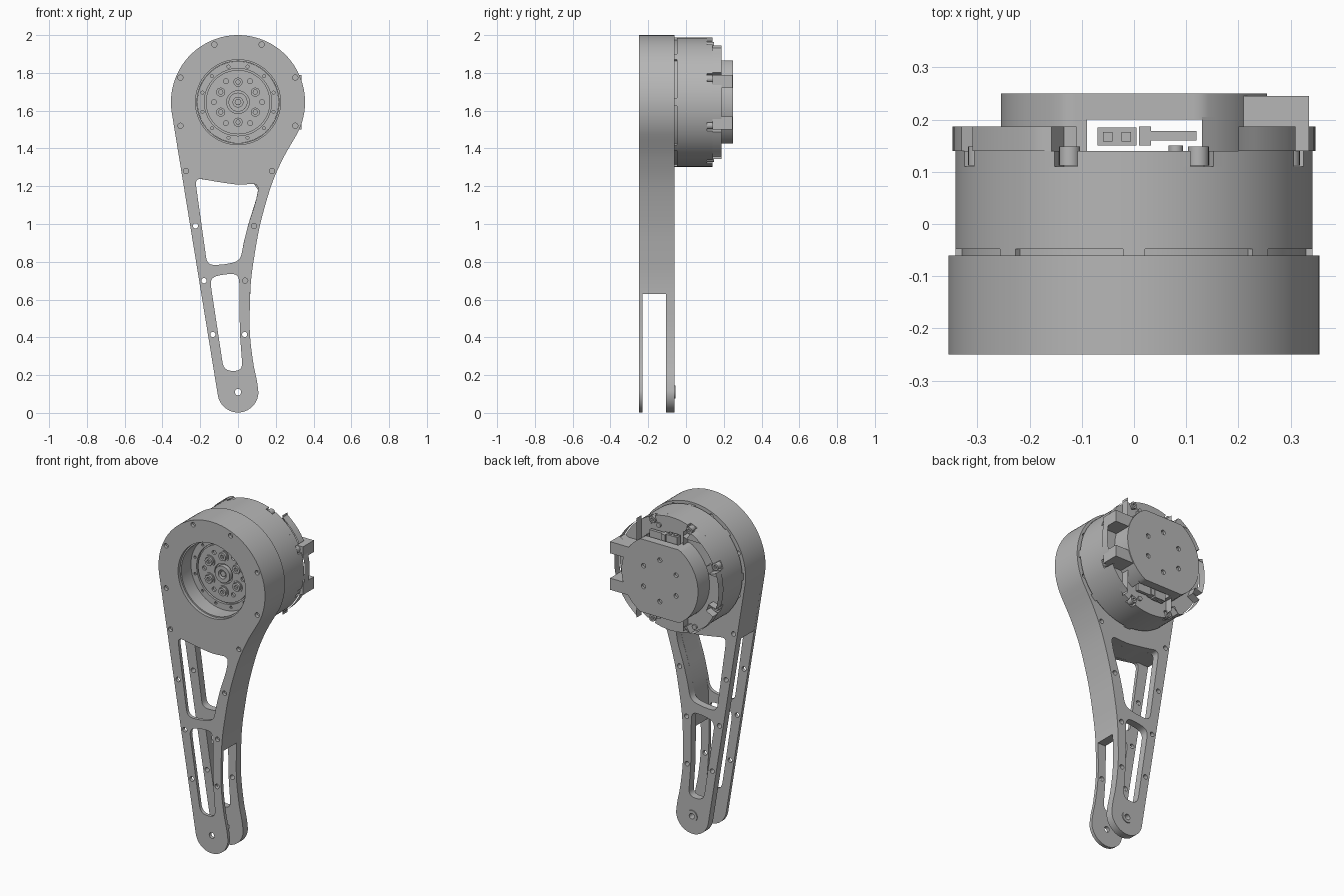
import bpy, bmesh
from math import sin, cos, radians, asin, degrees
from mathutils import Vector

if "Cube" in bpy.data.objects:
    bpy.data.objects.remove(bpy.data.objects["Cube"])

grey = bpy.data.materials.new("machined grey")
grey.use_nodes = True
COLOUR = (0.47, 0.47, 0.47, 1)
grey.diffuse_color = COLOUR
grey.node_tree.nodes["Principled BSDF"].inputs["Base Color"].default_value = COLOUR

HUB_Z = 1.645
HEAD_R, FOOT_R, FOOT_Z = 0.355, 0.108, 0.11


def arc(cx, cz, r, a0, a1, n):
    return [(cx + r * cos(radians(a0 + (a1 - a0) * i / n)),
             cz + r * sin(radians(a0 + (a1 - a0) * i / n))) for i in range(n + 1)]


def circle(cx, cz, r, n=64):
    return arc(cx, cz, r, 0, 360, n)[:-1]


def polar(r, angle):
    return r * cos(radians(angle)), HUB_Z + r * sin(radians(angle))


def smooth_path(pts, steps=6):
    """Catmull-Rom curve through the points."""
    p = [Vector(q) for q in pts]
    p = [2 * p[0] - p[1]] + p + [2 * p[-1] - p[-2]]
    out = []
    for a, b, c, d in zip(p, p[1:], p[2:], p[3:]):
        for i in range(steps):
            t = i / steps
            out.append(tuple(0.5 * (2 * b + (c - a) * t + (2 * a - 5 * b + 4 * c - d) * t * t
                                    + (3 * b - a - 3 * c + d) * t ** 3)))
    return out + [tuple(pts[-1])]


def rounded(pts, radius, steps=5):
    """Closed polygon with its corners rounded off."""
    out = []
    for i, q in enumerate(pts):
        b = Vector(q)
        ends = []
        for other in (pts[i - 1], pts[(i + 1) % len(pts)]):
            d = Vector(other) - b
            ends.append(b + d.normalized() * min(radius, d.length * 0.45))
        for k in range(steps + 1):
            t = k / steps
            out.append(tuple((1 - t) ** 2 * ends[0] + 2 * t * (1 - t) * b + t * t * ends[1]))
    return out


def notched(r_out, r_in, count, half, phase):
    """Round outline with evenly spaced notches, starting at a notch."""
    pts = []
    for k in range(count):
        a = phase + 360 * k / count
        pts += arc(0, HUB_Z, r_in, a - half, a + half, 3)
        pts += arc(0, HUB_Z, r_out, a + half, a + 360 / count - half, 10)
    return pts


def clip(pts, x0=-1.0, x1=1.0, dz=1.0):
    """Trim an outline to a box by clamping, dropping repeated points."""
    out = []
    for x, z in pts:
        q = (min(max(x, x0), x1), min(max(z, HUB_Z - dz), HUB_Z + dz))
        if not out or (Vector(q) - Vector(out[-1])).length > 1e-4:
            out.append(q)
    return out


def prism(name, loops, y0, y1):
    """Outline in x-z (later loops are holes) extruded from y0 to y1."""
    cu = bpy.data.curves.new(name, 'CURVE')
    cu.dimensions, cu.fill_mode = '2D', 'BOTH'
    cu.extrude = (y1 - y0) / 2
    for loop in loops:
        s = cu.splines.new('POLY')
        s.points.add(len(loop) - 1)
        for p, (x, z) in zip(s.points, loop):
            p.co = (x, z, 0, 1)
        s.use_cyclic_u = True
    tmp = bpy.data.objects.new(name + " outline", cu)
    bpy.context.collection.objects.link(tmp)
    deps = bpy.context.evaluated_depsgraph_get()
    me = bpy.data.meshes.new_from_object(tmp.evaluated_get(deps))
    bpy.data.objects.remove(tmp)
    bm = bmesh.new()
    bm.from_mesh(me)
    bmesh.ops.remove_doubles(bm, verts=bm.verts, dist=1e-5)
    for v in bm.verts:
        x, z, d = v.co
        v.co = (x, (y0 + y1) / 2 - d, z)
    bmesh.ops.recalc_face_normals(bm, faces=bm.faces)
    bm.to_mesh(me)
    bm.free()
    me.materials.clear()
    me.materials.append(grey)
    ob = bpy.data.objects.new(name, me)
    bpy.context.collection.objects.link(ob)
    ob.select_set(True)
    bpy.context.view_layer.objects.active = ob
    return ob


def box(name, x0, x1, y0, y1, z0, z1):
    return prism(name, [[(x0, z0), (x1, z0), (x1, z1), (x0, z1)]], y0, y1)


def bolt(name, x, z, r, y0, y1):
    return prism(name, [circle(x, z, r, 20), circle(x, z, r * 0.5, 6)], y0, y1)


bpy.ops.object.select_all(action='DESELECT')

# Arm outline: round head, straight left edge, small foot, curved right edge
tilt = degrees(asin((HEAD_R - FOOT_R) / (HUB_Z - FOOT_Z)))
right_edge = smooth_path([(.108, .11), (.1, .17), (.08, .27), (.063, .42), (.063, .58), (.069, .7),
                          (.085, .82), (.118, 1), (.175, 1.2), (.235, 1.34), (.301, 1.457)])
head_arc = arc(0, HUB_Z, HEAD_R, -32, 180 + tilt, 60)
outline = right_edge[:-1] + head_arc + arc(0, FOOT_Z, FOOT_R, 180 + tilt, 360, 24)[:-1]

upper_window = rounded([(-.228, 1.245), (-.12, 1.225), (0, 1.207), (.112, 1.215), (.098, 1.13),
                        (.055, 1), (.03, .9), (.012, .805), (-.07, .785), (-.163, .782)], .04)
lower_window = rounded([(-.15, .715), (-.07, .735), (.006, .735), (.008, .58), (.01, .42),
                        (.025, .222), (-.075, .222)], .045)
screw_spots = [(-.125, 1.95), (.125, 1.95), (-.305, 1.775), (.303, 1.775), (-.305, 1.52),
               (.303, 1.52), (-.275, 1.28), (.18, 1.28), (-.225, .99), (.085, .99),
               (-.18, .7), (.038, .7), (-.133, .415), (.035, .415)]
holes = [circle(x, z, .014, 16) for x, z in screw_spots] + [circle(0, FOOT_Z, .017, 20)]
windows = [upper_window, lower_window]

prism("front_plate", [outline, circle(0, HUB_Z, .225)] + windows + holes, -.25, -.23)
prism("rear_plate", [outline] + windows + holes, -.105, -.06)
prism("foot_bushing", [circle(0, FOOT_Z, .034, 32), circle(0, FOOT_Z, .017, 20)], -.06, -.055)

# Head core with the wall that runs down the right edge; the left side is open
wall = [p for p in right_edge[:-1] if p[1] >= .63]
inner = [(-.293, 1.24), (-.228, 1.243), (-.12, 1.226), (0, 1.209), (.085, 1.212), (.106, 1.18),
         (.096, 1.13), (.055, 1), (.03, .9), (.012, .8), (.012, .63), (.065, .63)]
prism("head_core", [wall + head_arc + inner, circle(0, HUB_Z, .217)], -.23, -.105)

# Motor output seen through the bore
flange_holes = [circle(*polar(.195, 15 + 30 * k), .008, 10) for k in range(12)]
face_holes = [circle(*polar(.128, 60 * k), .013, 14) for k in range(6)]
prism("output_base", [circle(0, HUB_Z, .216)], -.125, -.105)
prism("output_flange", [circle(0, HUB_Z, .216), circle(0, HUB_Z, .178)] + flange_holes, -.14, -.125)
prism("output_face", [circle(0, HUB_Z, .17), circle(0, HUB_Z, .06, 40)] + face_holes, -.137, -.125)
prism("output_hub", [circle(0, HUB_Z, .05, 40), circle(0, HUB_Z, .026, 24)], -.15, -.125)
prism("hub_core", [circle(0, HUB_Z, .018, 6)], -.142, -.125)
for k in range(6):
    x, z = polar(.106, 30 + 60 * k)
    prism("bolt_boss", [circle(x, z, .034, 24), circle(x, z, .027, 24)], -.142, -.137)
    bolt("output_bolt", x, z, .024, -.152, -.13)

# Motor housing: toothed seam, drum and notched rim
MOTOR_R = .342
prism("seam_ring", [notched(.33, MOTOR_R, 8, 3.5, 0)], -.06, -.045)
prism("motor_drum", [circle(0, HUB_Z, MOTOR_R, 96)], -.048, .11)
rim = notched(MOTOR_R, .3, 8, 4, 22.5)
prism("motor_rim", [rim], .11, .14)
for k in range(8):
    x, z = polar(.322, 22.5 + 45 * k)
    bolt("rim_bolt", x, z, .02, .112, .148)

# Back cover: two side plates, an open channel and a flat cap
plate = notched(.347, .295, 8, 4.5, 22.5)
prism("left_plate", [clip(plate, x0=.2, dz=.3)], .14, .187)
prism("right_plate", [clip(plate, x1=-.11, dz=.3)], .14, .187)
cap = circle(0, HUB_Z, .255, 96)
prism("left_spacer", [clip(cap, x0=.13, dz=.22)], .14, .205)
prism("right_spacer", [clip(cap, x1=-.09, dz=.22)], .14, .205)
prism("cap_base", [clip(cap, dz=.22)], .2, .235)
cap_holes = [circle(*polar(.125, 30 + 60 * k), .014, 16) for k in range(6)]
prism("cap_face", [clip(cap, dz=.22)] + cap_holes, .235, .25)

# Prongs on the left side and sockets at both ends of the channel
for side in (-1, 1):
    zc = HUB_Z + side * .11
    box("prong", .2, .335, .14, .245, zc - .035, zc + .035)
    zs = HUB_Z + side * .225
    box("socket", -.07, .005, .15, .185, zs - .03, zs + .03)
    box("small_socket", .01, .033, .15, .187, zs - .025, zs + .025)
    box("cable_tray", .033, .12, .16, .178, zs - .025, zs + .025)
    for x in (-.05, -.015):
        z0 = zs + side * .03
        box("socket_pin", x - .009, x + .009, .158, .176, min(z0, z0 + side * .006),
            max(z0, z0 + side * .006))
    for x in (-.16, .08):
        prism("end_screw", [circle(x, HUB_Z + side * .275, .014, 16)], .138, .15)

bpy.ops.object.shade_smooth_by_angle(angle=radians(30))
bpy.ops.object.select_all(action='DESELECT')
